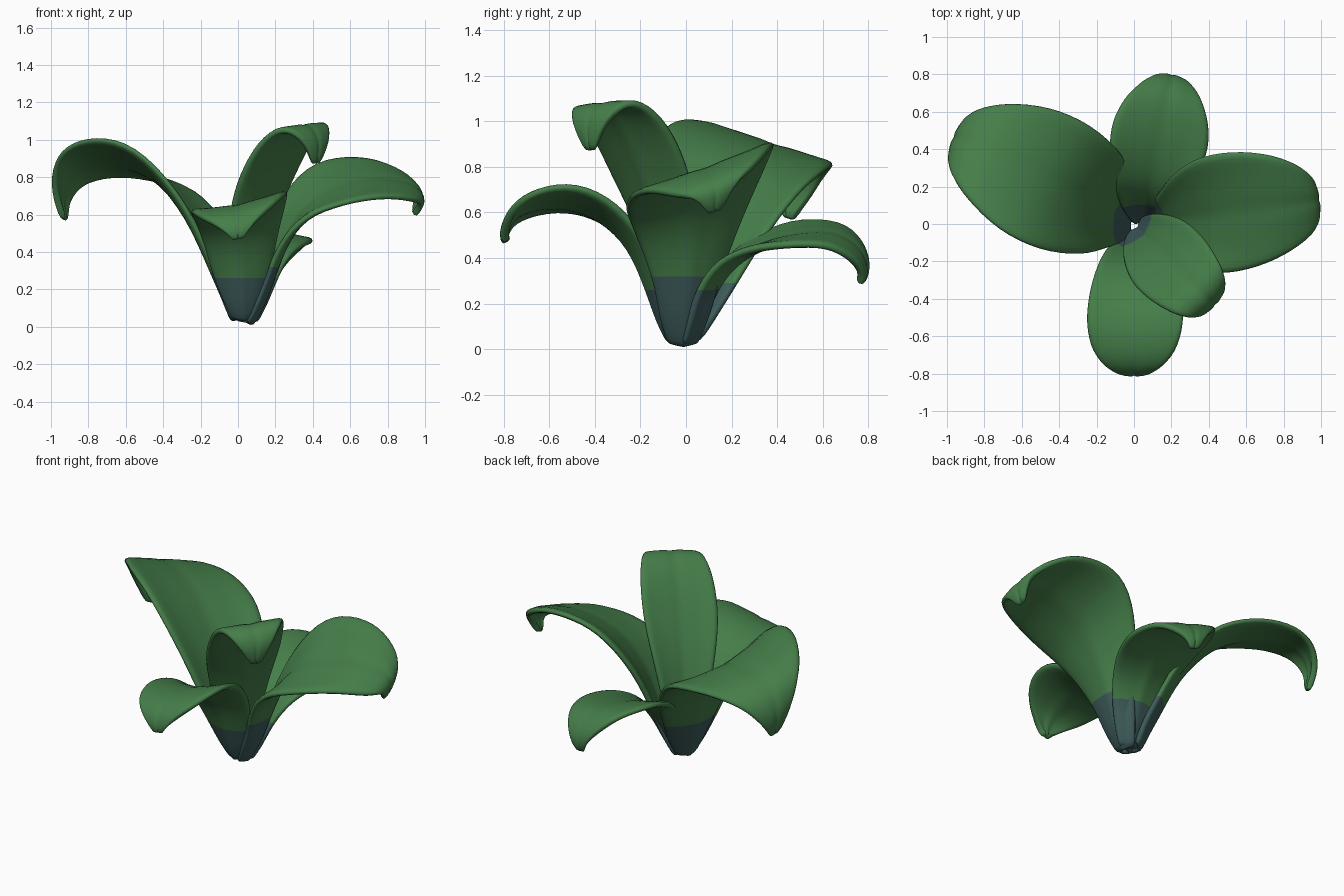
import bpy, bmesh, math
from mathutils import Vector

if "Cube" in bpy.data.objects:
    bpy.data.objects.remove(bpy.data.objects["Cube"])


def material(name, rgb):
    m = bpy.data.materials.new(name)
    m.diffuse_color = (*rgb, 1)
    m.use_nodes = True
    m.node_tree.nodes["Principled BSDF"].inputs["Base Color"].default_value = m.diffuse_color
    return m


GREEN = material("leaf_green", (0.06, 0.21, 0.068))
STEM = material("base_blue_grey", (0.048, 0.105, 0.105))
ACROSS = 10


def spline(pts, steps=2):
    """Catmull-Rom through the stations."""
    pts = [Vector(p) for p in pts]
    ext = [2 * pts[0] - pts[1]] + pts + [2 * pts[-1] - pts[-2]]
    out = []
    for i in range(1, len(ext) - 2):
        a, b, c, d = ext[i - 1:i + 3]
        for k in range(steps):
            t = k / steps
            out.append(0.5 * (2 * b + (c - a) * t + (2 * a - 5 * b + 4 * c - d) * t * t
                              + (3 * b - a - 3 * c + d) * t ** 3))
    return out + [pts[-1]]


def leaf(name, direction, slope, base_off, tip_off, cut, cups, stations):
    """stations: distance outwards, height, half width. cups: curl at base and tip."""
    u = Vector((*direction, 0)).normalized()
    v = Vector((-u.y, u.x, 0))
    st = spline(stations)
    n = len(st)
    bm = bmesh.new()
    rows = []
    for i, (r, z, w) in enumerate(st):
        t = i / (n - 1)
        a, b = st[max(i - 1, 0)], st[min(i + 1, n - 1)]
        tr, tz = Vector((b[0] - a[0], b[1] - a[1])).normalized()
        up = u * -tz + Vector((0, 0, tr))
        side = v + Vector((0, 0, slope * min(1, t / 0.5)))
        cup = cups[0] * (1 - t) + cups[1] * t
        off = base_off + (tip_off - base_off) * min(1, t * 1.5)
        centre = u * r + v * off + Vector((0, 0, z))
        row = []
        for j in range(ACROSS + 1):
            s = 2 * j / ACROSS - 1
            rib = -0.008 if j == ACROSS // 2 else 0
            row.append(bm.verts.new(centre + side * (s * max(w, 0.012)) + up * (cup * w * s * s + rib)))
        rows.append(row)
    for ra, rb in zip(rows, rows[1:]):
        for j in range(ACROSS):
            bm.faces.new((ra[j], rb[j], rb[j + 1], ra[j + 1]))
    bmesh.ops.recalc_face_normals(bm, faces=bm.faces)
    me = bpy.data.meshes.new(name)
    bm.to_mesh(me)
    bm.free()
    ob = bpy.data.objects.new(name, me)
    bpy.context.collection.objects.link(ob)
    me.materials.append(GREEN)
    me.materials.append(STEM)

    # thickness with a rounded rim
    sol = ob.modifiers.new("thickness", 'SOLIDIFY')
    sol.thickness, sol.offset = 0.036, 0
    sub = ob.modifiers.new("round", 'SUBSURF')
    sub.levels = sub.render_levels = 1

    # bake, then cut the coloured base at a fixed height
    dg = bpy.context.evaluated_depsgraph_get()
    bm = bmesh.new()
    bm.from_object(ob, dg)
    ob.modifiers.clear()
    bmesh.ops.bisect_plane(bm, geom=bm.verts[:] + bm.edges[:] + bm.faces[:],
                           plane_co=(0, 0, cut), plane_no=(0, 0, 1))
    for f in bm.faces:
        f.material_index = 1 if f.calc_center_median().z < cut else 0
        f.smooth = True
    for vert in bm.verts:
        vert.co.z = max(vert.co.z, 0)
    bm.to_mesh(me)
    bm.free()


# five arching leaves
leaf("large_left_leaf", (-0.92, 0.38), 0.30, 0, -0.06, 0.29, (0.5, -0.25), [
    (0.02, 0.03, 0.06), (0.07, 0.15, 0.13), (0.14, 0.30, 0.19), (0.26, 0.55, 0.29),
    (0.45, 0.77, 0.36), (0.66, 0.87, 0.355), (0.87, 0.89, 0.28), (1.01, 0.83, 0.19),
    (1.06, 0.70, 0.10), (1.03, 0.57, 0.02)])
leaf("right_leaf", (0.99, 0.13), 0.36, -0.02, 0.0, 0.32, (0.5, -0.25), [
    (0.06, 0.01, 0.06), (0.13, 0.14, 0.11), (0.19, 0.30, 0.15), (0.27, 0.50, 0.23),
    (0.40, 0.67, 0.31), (0.58, 0.76, 0.32), (0.78, 0.79, 0.27), (0.94, 0.75, 0.18),
    (0.99, 0.69, 0.09), (0.95, 0.60, 0.02)])
leaf("front_leaf", (0, -1), 0.20, 0.03, 0.0, 0.26, (0.5, -0.2), [
    (0.06, 0.03, 0.05), (0.11, 0.13, 0.10), (0.16, 0.27, 0.15), (0.24, 0.45, 0.20),
    (0.37, 0.58, 0.245), (0.53, 0.64, 0.26), (0.68, 0.63, 0.22), (0.77, 0.58, 0.14),
    (0.80, 0.51, 0.06), (0.79, 0.47, 0.02)])
leaf("back_leaf", (0.2, 0.98), 0.20, -0.05, -0.04, 0.26, (0.4, -0.25), [
    (0.02, 0.02, 0.05), (0.07, 0.12, 0.10), (0.13, 0.26, 0.15), (0.22, 0.38, 0.20),
    (0.36, 0.46, 0.25), (0.52, 0.50, 0.265), (0.68, 0.50, 0.21), (0.78, 0.43, 0.13),
    (0.81, 0.35, 0.06), (0.79, 0.29, 0.02)])
leaf("upright_inner_leaf", (0.74, -0.67), 0.08, 0, -0.03, 0.32, (0.5, -0.25), [
    (0.03, 0.03, 0.05), (0.06, 0.15, 0.09), (0.09, 0.32, 0.13), (0.15, 0.55, 0.18),
    (0.24, 0.76, 0.22), (0.35, 0.95, 0.22), (0.46, 1.06, 0.19), (0.55, 1.06, 0.15),
    (0.60, 0.98, 0.09), (0.585, 0.87, 0.02)])
